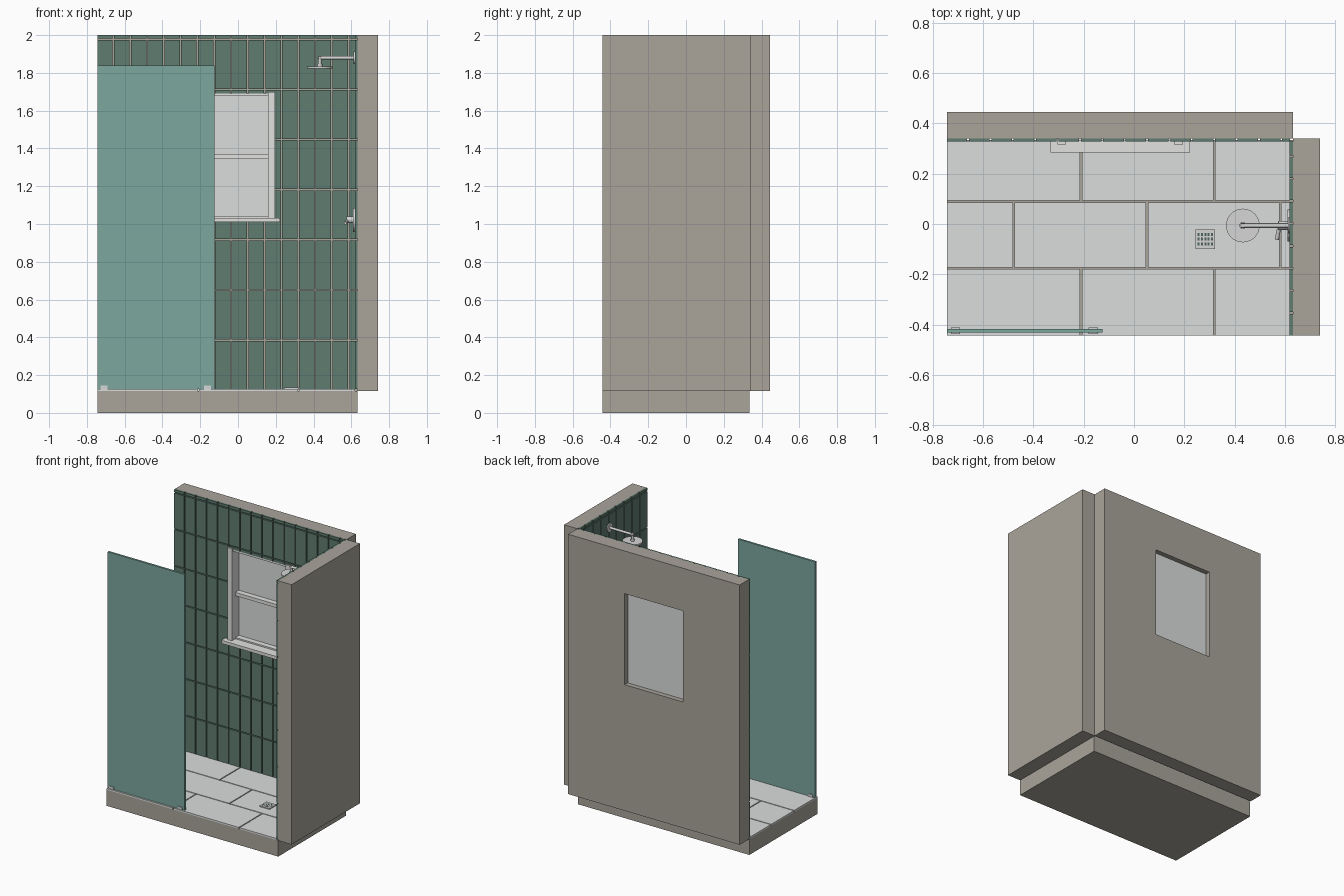
import bpy, bmesh
from mathutils import Matrix, Vector

cube = bpy.data.objects.get("Cube")
if cube:
    bpy.data.objects.remove(cube)


def material(name, rgb):
    m = bpy.data.materials.new(name)
    m.use_nodes = True
    m.diffuse_color = (*rgb, 1)
    m.node_tree.nodes["Principled BSDF"].inputs["Base Color"].default_value = (*rgb, 1)
    return m


TAUPE = material("taupe wall", (0.40, 0.375, 0.33))
GREEN = material("green tile", (0.115, 0.2, 0.16))
STONE = material("pale stone", (0.71, 0.73, 0.72))
GLASS = material("teal glass", (0.2, 0.39, 0.34))
WHITE = material("white frame", (0.76, 0.76, 0.75))
METAL = material("brushed metal", (0.66, 0.67, 0.66))
DARK = material("drain slot", (0.08, 0.13, 0.11))


def finish(name, bm, mat, smooth=False):
    mesh = bpy.data.meshes.new(name)
    bm.to_mesh(mesh)
    bm.free()
    mesh.materials.append(mat)
    ob = bpy.data.objects.new(name, mesh)
    bpy.context.collection.objects.link(ob)
    if smooth:
        bpy.ops.object.select_all(action="DESELECT")
        ob.select_set(True)
        bpy.context.view_layer.objects.active = ob
        bpy.ops.object.shade_smooth_by_angle()


def boxes(name, mat, items):
    """Each item is ((x0, x1), (y0, y1), (z0, z1))."""
    bm = bmesh.new()
    for spans in items:
        mid = Vector([(a + b) / 2 for a, b in spans])
        size = [b - a for a, b in spans]
        bmesh.ops.create_cube(bm, size=1, matrix=Matrix.Translation(mid) @ Matrix.Diagonal((*size, 1)))
    finish(name, bm, mat)


def rods(name, mat, items):
    """Each item is (start, end, radius)."""
    bm = bmesh.new()
    for a, b, r in items:
        a, b = Vector(a), Vector(b)
        turn = (b - a).to_track_quat("Z", "Y").to_matrix().to_4x4()
        bmesh.ops.create_cone(bm, cap_ends=True, segments=32, radius1=r, radius2=r,
                              depth=(b - a).length, matrix=Matrix.Translation((a + b) / 2) @ turn)
    finish(name, bm, mat, True)


def cells(lo, hi, first, pitch, gap=0.007):
    """Spans between joints at first + k * pitch, clipped to lo..hi."""
    joints, j = [], first
    while j < hi - gap:
        joints.append(j)
        j += pitch
    starts = [lo] + [j + gap / 2 for j in joints]
    ends = [j - gap / 2 for j in joints] + [hi]
    return list(zip(starts, ends))


def around(xs, zs, hole_x, hole_z):
    """Split a rectangle into the pieces left outside a hole."""
    (x0, x1), (z0, z1) = xs, zs
    (a, b), (c, d) = hole_x, hole_z
    if x1 <= a or x0 >= b or z1 <= c or z0 >= d:
        return [(xs, zs)]
    mx = (max(x0, a), min(x1, b))
    parts = [((x0, a), zs), ((b, x1), zs), (mx, (z0, c)), (mx, (d, z1))]
    return [(p, q) for p, q in parts if p[1] - p[0] > 1e-4 and q[1] - q[0] > 1e-4]


LEFT, RIGHT, FRONT, BACK = -0.743, 0.633, -0.443, 0.341
FLOOR, TOP = 0.127, 2.0
HOLE_X, HOLE_Z = (-0.29, 0.18), (1.03, 1.69)

# Base and walls
boxes("shower_base", TAUPE, [((LEFT, RIGHT), (FRONT, 0.335), (0, 0.116))])
boxes("back_wall", TAUPE, [(x, (BACK, 0.446), z) for x, z in
                           around((LEFT, RIGHT), (0.116, TOP), HOLE_X, HOLE_Z)])
boxes("side_wall", TAUPE, [((RIGHT, 0.74), (FRONT, BACK), (0.116, TOP))])

# Wall tiles
rows = cells(FLOOR, TOP, 0.385, 0.2655)
boxes("back_wall_tiles", GREEN, [
    (x, (0.328, BACK), z)
    for col in cells(LEFT, 0.62, -0.66, 0.089) for row in rows
    for x, z in around(col, row, HOLE_X, HOLE_Z)])
boxes("side_wall_tiles", GREEN, [
    ((0.619, RIGHT), col, row)
    for col in cells(FRONT, 0.328, FRONT + 0.089, 0.089) for row in rows])

# Floor tiles in a staggered bond
floor = []
for i, row in enumerate(cells(FRONT, 0.33, -0.176, 0.265)):
    first = -0.478 if i == 1 else -0.211
    floor += [(col, row, (0.116, FLOOR)) for col in cells(LEFT, 0.62, first, 0.53)]
boxes("floor_tiles", STONE, floor)

# Window
boxes("window_pane", STONE, [(HOLE_X, (0.395, 0.41), HOLE_Z)])
frame = []
for side in (1, -1):
    for near, far, y in ((0.215, 0.25, (0.316, BACK)), (0.215, 0.235, (BACK, 0.395))):
        x = sorted((-0.055 + side * near, -0.055 + side * far))
        frame.append((x, y, (1.03, 1.70 if far > 0.24 else 1.69)))
inner = (-0.27, 0.16)
frame += [(inner, (0.33, 0.395), (1.677, 1.69)),
          (inner, (0.355, 0.395), (1.345, 1.37)),
          (inner, (0.355, 0.395), (1.03, 1.043))]
boxes("window_frame", WHITE, frame)
boxes("window_sill", WHITE, [((-0.333, 0.222), (0.284, BACK), (1.01, 1.033)),
                             (HOLE_X, (BACK, 0.395), (1.025, 1.033))])

# Glass screen and its clamps
boxes("glass_screen", GLASS, [((LEFT, -0.125), (-0.432, -0.417), (FLOOR, 1.838))])
boxes("screen_clamps", METAL, [((x, x + 0.036), (-0.438, -0.411), (FLOOR, 0.146))
                               for x in (-0.728, -0.18)])

# Floor drain with slots
boxes("drain_cover", METAL, [((0.244, 0.323), (-0.1, -0.021), (FLOOR, 0.134))])
boxes("drain_slots", DARK, [
    ((x, x + 0.008), (y, y + 0.012), (0.133, 0.1345))
    for x in [0.253 + 0.0133 * i for i in range(5)]
    for y in [-0.085 + 0.0185 * j for j in range(3)]])

# Shower head on a bent arm
Y = -0.006
rods("shower_head", METAL, [((0.433, Y, 1.822), (0.433, Y, 1.835), 0.067),
                            ((0.433, Y, 1.835), (0.433, Y, 1.848), 0.014)])
rods("shower_arm", METAL, [((0.433, Y, 1.84), (0.433, Y, 1.888), 0.009),
                           ((0.425, Y, 1.88), (0.615, Y, 1.88), 0.009),
                           ((0.612, Y, 1.88), (0.62, Y, 1.88), 0.032)])

# Mixer valve with lever
rods("mixer_valve", METAL, [((0.61, Y, 1.022), (0.62, Y, 1.022), 0.064),
                            ((0.575, Y, 1.022), (0.61, Y, 1.022), 0.018)])
rods("mixer_lever", METAL, [((0.582, 0.01, 1.022), (0.568, -0.062, 1.005), 0.008)])
